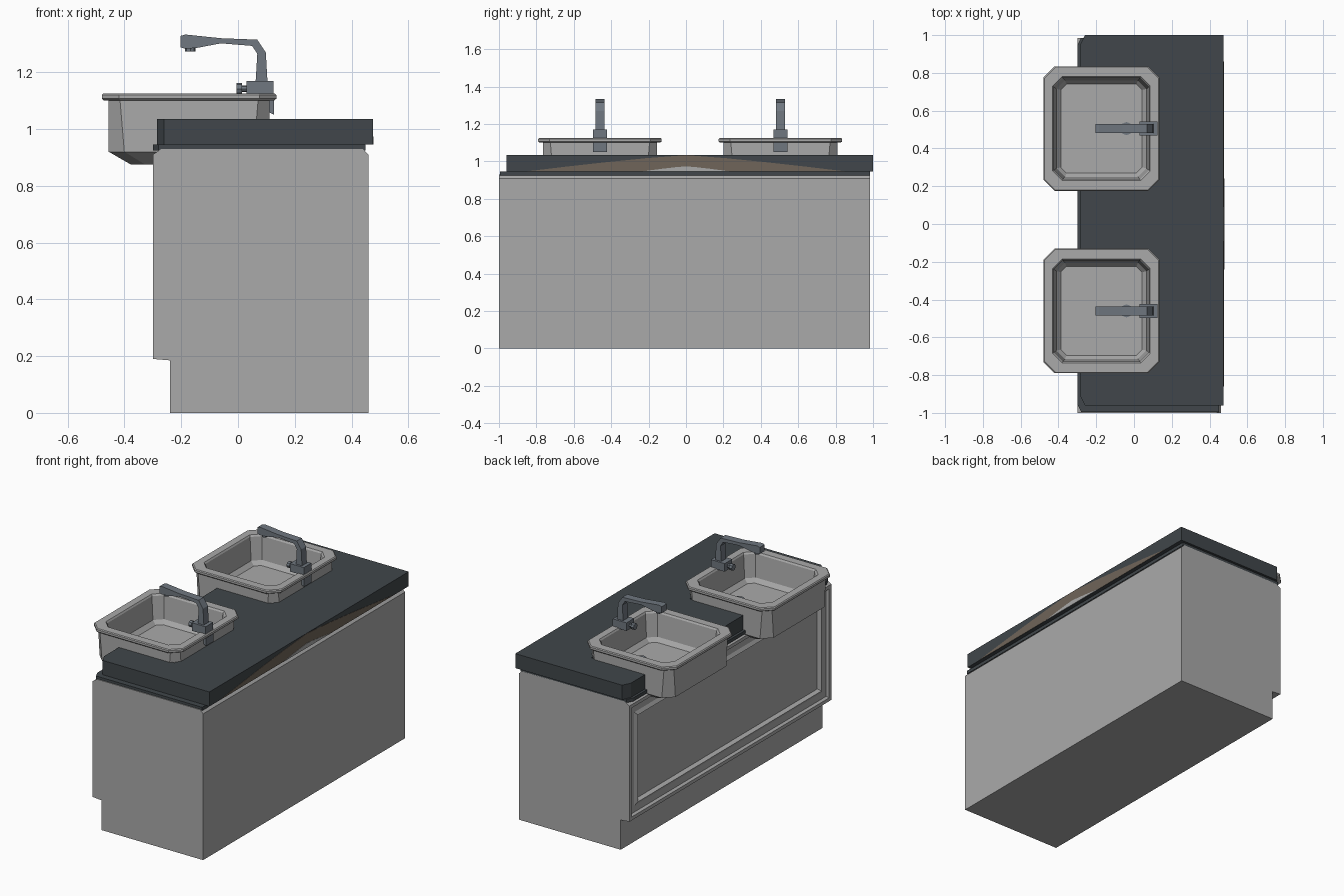
import bpy, bmesh, math
from mathutils import Vector

if "Cube" in bpy.data.objects:
    bpy.data.objects.remove(bpy.data.objects["Cube"])


def material(name, rgb):
    m = bpy.data.materials.new(name)
    m.diffuse_color = (*rgb, 1)
    m.use_nodes = True
    m.node_tree.nodes["Principled BSDF"].inputs["Base Color"].default_value = m.diffuse_color
    return m


GREY = material("light grey", (0.40, 0.40, 0.40))
SLATE = material("dark slate", (0.052, 0.062, 0.069))
METAL = material("blue grey metal", (0.16, 0.185, 0.215))
BROWN = material("dull brown", (0.16, 0.13, 0.10))


def finish(name, bm, mat):
    bmesh.ops.recalc_face_normals(bm, faces=bm.faces)
    me = bpy.data.meshes.new(name)
    bm.to_mesh(me)
    bm.free()
    me.materials.append(mat)
    ob = bpy.data.objects.new(name, me)
    bpy.context.collection.objects.link(ob)
    return ob


def prism_bm(pts, axis, lo, hi):
    """Extrude a 2D outline: along y the points are (x, z), along z (x, y), along x (y, z)."""
    place = {'x': lambda a, b, t: (t, a, b),
             'y': lambda a, b, t: (a, t, b),
             'z': lambda a, b, t: (a, b, t)}[axis]
    bm = bmesh.new()
    ends = [[bm.verts.new(place(a, b, t)) for a, b in pts] for t in (lo, hi)]
    bm.faces.new(ends[0])
    bm.faces.new(ends[1])
    n = len(pts)
    for i in range(n):
        j = (i + 1) % n
        bm.faces.new((ends[0][i], ends[0][j], ends[1][j], ends[1][i]))
    bmesh.ops.recalc_face_normals(bm, faces=bm.faces)
    return bm


def prism(name, pts, axis, lo, hi, mat):
    return finish(name, prism_bm(pts, axis, lo, hi), mat)


def rect(a0, a1, b0, b1):
    return [(a0, b0), (a1, b0), (a1, b1), (a0, b1)]


# Cabinet with toe kick, chamfered top and framed door panel on the -x side
bm = prism_bm([(-.24, 0), (.46, 0), (.46, .91), (.44, .93), (-.27, .93),
               (-.30, .91), (-.30, .19), (-.24, .185)], 'y', -1.0, .985)
door = min((f for f in bm.faces if abs(f.normal.x) > .99 and f.calc_area() > 1),
           key=lambda f: f.calc_center_median().x)
for width, push in [(.03, 0), (.012, .015), (.055, 0), (.03, -.012), (.012, .025)]:
    bmesh.ops.inset_region(bm, faces=[door], thickness=width, depth=0)
    for v in door.verts:
        v.co.x += push
finish("cabinet", bm, GREY)

SINKS = [-.46, .505]
CX = -.1725


def notched(x0, x1, y0, y1, cut):
    """Counter outline with corner cuts and a notch for each sink."""
    pts = [(x0 + cut, y1), (x1, y1), (x1, y0), (x0 + cut, y0), (x0, y0 + 2 * cut)]
    for cy in SINKS:
        pts += [(x0, cy - .295), (.09, cy - .295), (.09, cy + .295), (x0, cy + .295)]
    return pts + [(x0, y1 - 2 * cut)]


# Counter slab and the thin moulding under it
prism("countertop", notched(-.285, .475, -.96, 1.0, .025), 'z', .945, 1.035, SLATE)
prism("counter_moulding", notched(-.30, .45, -.995, .985, .02), 'z', .925, .946, SLATE)


# Arched inlay on the wall side of the counter
def arch(half, base, rise):
    return [(half * t, base + rise * (1 - abs(t) ** 1.2))
            for t in (-1, -.75, -.5, -.25, 0, .25, .5, .75, 1)]


prism("edge_inlay", arch(.86, .946, .088), 'x', .472, .4765, BROWN)
prism("edge_inlay_centre", arch(.24, .946, .028), 'x', .472, .478, GREY)


def octagon(hx, hy, c):
    return [(-hx + c, -hy), (hx - c, -hy), (hx, -hy + c), (hx, hy - c),
            (hx - c, hy), (-hx + c, hy), (-hx, hy - c), (-hx, -hy + c)]


def sink(name, cy):
    # Lofted chamfered rings: underside, outer wall, rim, bowl
    rings = [(.205, .24, .05, .875), (.283, .305, .055, .92), (.283, .305, .04, 1.10),
             (.300, .322, .06, 1.10), (.3075, .33, .06, 1.107), (.3075, .33, .06, 1.12),
             (.302, .325, .058, 1.125), (.258, .275, .05, 1.125),
             (.252, .268, .048, 1.115), (.238, .255, .045, .975), (.215, .235, .03, .95)]
    bm = bmesh.new()
    loops = [[bm.verts.new((CX + x, cy + y, z)) for x, y in octagon(hx, hy, c)]
             for hx, hy, c, z in rings]
    for a, b in zip(loops, loops[1:]):
        for i in range(8):
            j = (i + 1) % 8
            bm.faces.new((a[i], a[j], b[j], b[i]))
    bm.faces.new(loops[0])
    bm.faces.new(loops[-1])
    finish(name, bm, GREY)


def disc(name, centre, r, depth, direction, mat, sides=8):
    bm = bmesh.new()
    bmesh.ops.create_cone(bm, cap_ends=True, segments=sides, radius1=r, radius2=r, depth=depth)
    ob = finish(name, bm, mat)
    ob.location = centre
    ob.rotation_euler = Vector(direction).to_track_quat('Z', 'Y').to_euler()


for side, cy in zip(("near", "far"), SINKS):
    sink(side + "_sink", cy)
    disc(side + "_drain", (-.04, cy, .952), .035, .01, (0, 0, 1), METAL)
    # Tap: base, swan arm, nozzle, knob and the bracket behind the bowl
    prism(side + "_tap_base", rect(.03, .125, 1.12, 1.17), 'y', cy - .037, cy + .037, METAL)
    prism(side + "_tap_arm",
          [(.062, 1.165), (.104, 1.165), (.098, 1.27), (.068, 1.315), (-.06, 1.32),
           (-.185, 1.333), (-.203, 1.328), (-.203, 1.288), (-.19, 1.284), (-.15, 1.285),
           (-.06, 1.302), (.05, 1.293), (.068, 1.265)],
          'y', cy - .024, cy + .024, METAL)
    disc(side + "_tap_nozzle", (-.168, cy, 1.28), .018, .014, (0, 0, 1), METAL)
    disc(side + "_tap_stem", (.02, cy, 1.142), .012, .03, (1, 0, 0), METAL)
    disc(side + "_tap_knob", (.004, cy, 1.142), .02, .02, (1, 0, 0), METAL)
    prism(side + "_tap_bracket", [(.10, 1.10), (.127, 1.10), (.127, 1.05), (.10, 1.065)],
          'y', cy - .037, cy + .037, METAL)
